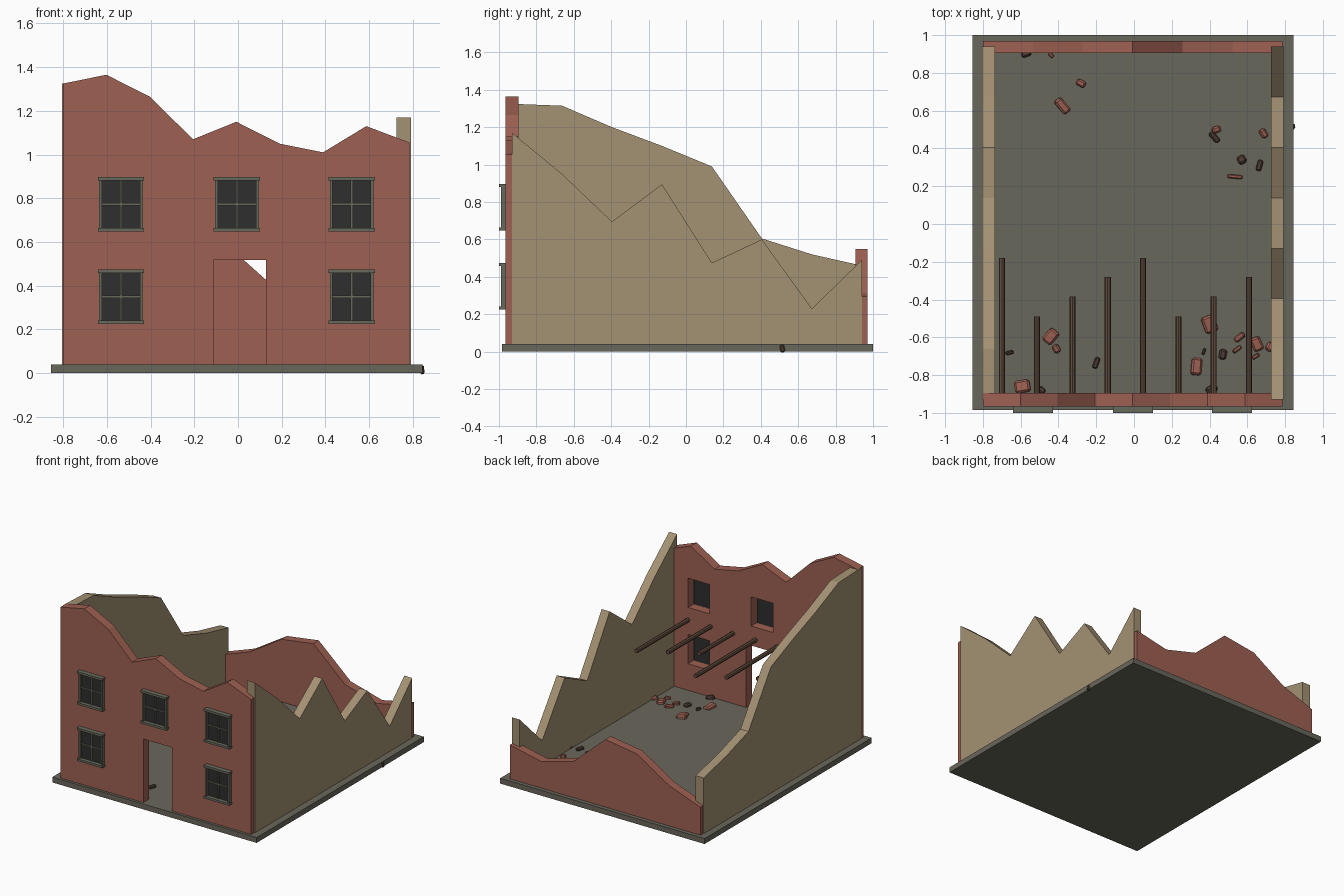
import bpy, bmesh, math, random
from mathutils import Matrix, Euler

if "Cube" in bpy.data.objects:
    bpy.data.objects.remove(bpy.data.objects["Cube"])

random.seed(4)


def mat(name, rgb):
    m = bpy.data.materials.new(name)
    lin = [(c / 255 / 12.92) if c < 11 else ((c / 255 + 0.055) / 1.055) ** 2.4 for c in rgb]
    m.diffuse_color = (*lin, 1)
    m.use_nodes = True
    m.node_tree.nodes["Principled BSDF"].inputs["Base Color"].default_value = m.diffuse_color
    return m


BRICK = mat("brick_red", (158, 96, 82))
PLASTER = mat("tan_plaster", (164, 145, 115))
STONE = mat("grey_stone", (105, 103, 91))
TRIM = mat("window_trim_grey", (105, 106, 92))
GLASS = mat("dark_glass", (46, 46, 46))
TIMBER = mat("timber_brown", (98, 76, 62))
CHAR = mat("charred_brown", (80, 62, 53))


def finish(bm, name, material):
    bmesh.ops.recalc_face_normals(bm, faces=bm.faces)
    me = bpy.data.meshes.new(name)
    bm.to_mesh(me)
    bm.free()
    ob = bpy.data.objects.new(name, me)
    bpy.context.collection.objects.link(ob)
    me.materials.append(material)
    return ob


def add_box(bm, x0, x1, y0, y1, z0, z1):
    m = Matrix.Translation(((x0 + x1) / 2, (y0 + y1) / 2, (z0 + z1) / 2))
    bmesh.ops.create_cube(bm, size=1, matrix=m @ Matrix.Diagonal((x1 - x0, y1 - y0, z1 - z0, 1)))


def box(name, material, *dims):
    bm = bmesh.new()
    add_box(bm, *dims)
    return finish(bm, name, material)


def ruined_wall(name, material, axis, start, end, near, far, heights):
    """Wall along an axis with a broken top at evenly spaced heights."""
    n = len(heights) - 1
    outline = [(start, 0.04)]
    outline += [(start + (end - start) * i / n, h) for i, h in enumerate(heights)]
    outline += [(end, 0.04)]
    bm = bmesh.new()
    place = (lambda a, d, z: (a, d, z)) if axis == "x" else (lambda a, d, z: (d, a, z))
    face = bm.faces.new([bm.verts.new(place(a, near, z)) for a, z in outline])
    ext = bmesh.ops.extrude_face_region(bm, geom=[face])
    shift = place(0, far - near, 0)
    bmesh.ops.translate(bm, vec=shift, verts=[v for v in ext["geom"] if isinstance(v, bmesh.types.BMVert)])
    return finish(bm, name, material)


# Ground slab
box("ground_slab", STONE, -0.855, 0.845, -0.985, 1.0, 0, 0.04)

# Broken walls
front = ruined_wall("front_wall", BRICK, "x", -0.8, 0.785, -0.965, -0.895,
                    [1.325, 1.365, 1.265, 1.07, 1.15, 1.05, 1.01, 1.13, 1.055])
ruined_wall("back_wall", BRICK, "x", -0.8, 0.785, 0.905, 0.97,
            [0.25, 0.345, 0.51, 0.548, 0.312, 0.24, 0.295])
ruined_wall("left_wall", PLASTER, "y", -0.93, 0.94, -0.804, -0.737,
            [1.325, 1.315, 1.2, 1.1, 0.99, 0.605, 0.52, 0.46])
ruined_wall("right_wall", PLASTER, "y", -0.93, 0.94, 0.725, 0.791,
            [1.17, 0.95, 0.695, 0.895, 0.475, 0.60, 0.23, 0.49])

# Door and window openings
windows = [(-0.535, 0.773), (-0.005, 0.773), (0.52, 0.773), (-0.535, 0.35), (0.52, 0.35)]
HW, HH = 0.09, 0.11
bm = bmesh.new()
add_box(bm, -0.112, 0.127, -1.1, -0.8, 0.0, 0.517)
for cx, cz in windows:
    add_box(bm, cx - HW, cx + HW, -1.1, -0.8, cz - HH, cz + HH)
cutter = finish(bm, "opening_cutter", BRICK)
cutter.hide_render = True
mod = front.modifiers.new("openings", "BOOLEAN")
mod.object, mod.operation, mod.solver = cutter, "DIFFERENCE", "EXACT"
bpy.context.view_layer.objects.active = front
bpy.ops.object.modifier_apply(modifier=mod.name)
bpy.data.objects.remove(cutter)

# Windows: glass, frame, glazing bars, sill and lintel
for i, (cx, cz) in enumerate(windows):
    box(f"window_glass_{i}", GLASS, cx - HW, cx + HW, -0.972, -0.965, cz - HH, cz + HH)
    bm = bmesh.new()
    for s in (-1, 1):
        a, b = sorted((cx + s * 0.087, cx + s * 0.1))
        add_box(bm, a, b, -0.99, -0.963, cz - 0.11, cz + 0.11)
        a, b = sorted((cz + s * 0.108, cz + s * 0.124))
        add_box(bm, cx - 0.106, cx + 0.106, -1.0, -0.963, a, b)
    add_box(bm, cx - 0.005, cx + 0.005, -0.98, -0.97, cz - 0.11, cz + 0.11)
    add_box(bm, cx - 0.09, cx + 0.09, -0.98, -0.97, cz - 0.005, cz + 0.005)
    finish(bm, f"window_frame_{i}", TRIM)

# Snapped floor beams
for i, end in enumerate([-0.18, -0.49, -0.385, -0.28] * 2):
    x = -0.70 + i * 0.187
    length = end + 0.91
    bm = bmesh.new()
    bmesh.ops.create_cone(bm, cap_ends=True, segments=8, radius1=0.016, radius2=0.016, depth=length,
                          matrix=Matrix.Translation((x, end - length / 2, 0.57))
                          @ Matrix.Rotation(math.pi / 2, 4, "X"))
    finish(bm, f"floor_beam_{i}", TIMBER)


def rubble(name, material, pieces):
    """Chipped blocks given as x, y, length, width, turn in degrees."""
    for i, (x, y, length, width, turn) in enumerate(pieces):
        bm = bmesh.new()
        bmesh.ops.create_cube(bm, size=1, matrix=Matrix.Diagonal((length, width, 0.04, 1)))
        bmesh.ops.bevel(bm, geom=bm.edges[:], offset=min(width, 0.04) * 0.25, segments=1, affect="EDGES")
        tilt = Euler((random.uniform(-0.2, 0.2), random.uniform(-0.2, 0.2), math.radians(turn)))
        z = 0.016 if x > 0.8 else 0.04
        bm.transform(Matrix.Translation((x, y, z)) @ tilt.to_matrix().to_4x4())
        finish(bm, f"{name}_{i}", material)


# Fallen bricks
rubble("brick_rubble", BRICK, [
    (-0.59, -0.86, 0.08, 0.065, 10), (-0.44, -0.595, 0.08, 0.06, 50), (-0.41, -0.66, 0.045, 0.035, 120),
    (0.33, -0.755, 0.09, 0.055, 85), (0.40, -0.53, 0.09, 0.07, 110), (0.65, -0.635, 0.075, 0.055, 115),
    (0.56, -0.60, 0.06, 0.03, 40), (0.545, -0.665, 0.05, 0.02, 35), (0.72, -0.65, 0.05, 0.04, 60),
    (-0.38, 0.625, 0.09, 0.045, 130), (-0.28, 0.745, 0.05, 0.035, 150), (0.435, 0.50, 0.045, 0.035, 20),
    (0.685, 0.48, 0.05, 0.035, 120), (0.535, 0.25, 0.08, 0.02, 175), (-0.44, 0.895, 0.03, 0.02, 130),
    (0.645, -0.70, 0.04, 0.02, 30)])

# Charred fragments
rubble("charred_rubble", CHAR, [
    (-0.66, -0.68, 0.04, 0.018, 15), (-0.20, -0.735, 0.06, 0.028, 70), (-0.49, -0.88, 0.04, 0.03, 140),
    (0.41, -0.875, 0.06, 0.04, 30), (0.37, -0.675, 0.035, 0.015, 70), (0.47, -0.69, 0.055, 0.04, 80),
    (-0.57, 0.90, 0.05, 0.03, 20), (0.425, 0.46, 0.065, 0.03, 130), (0.57, 0.34, 0.045, 0.045, 30),
    (0.665, 0.31, 0.06, 0.028, 75), (0.735, 0.33, 0.04, 0.02, 90), (0.842, 0.515, 0.02, 0.025, 0)])
